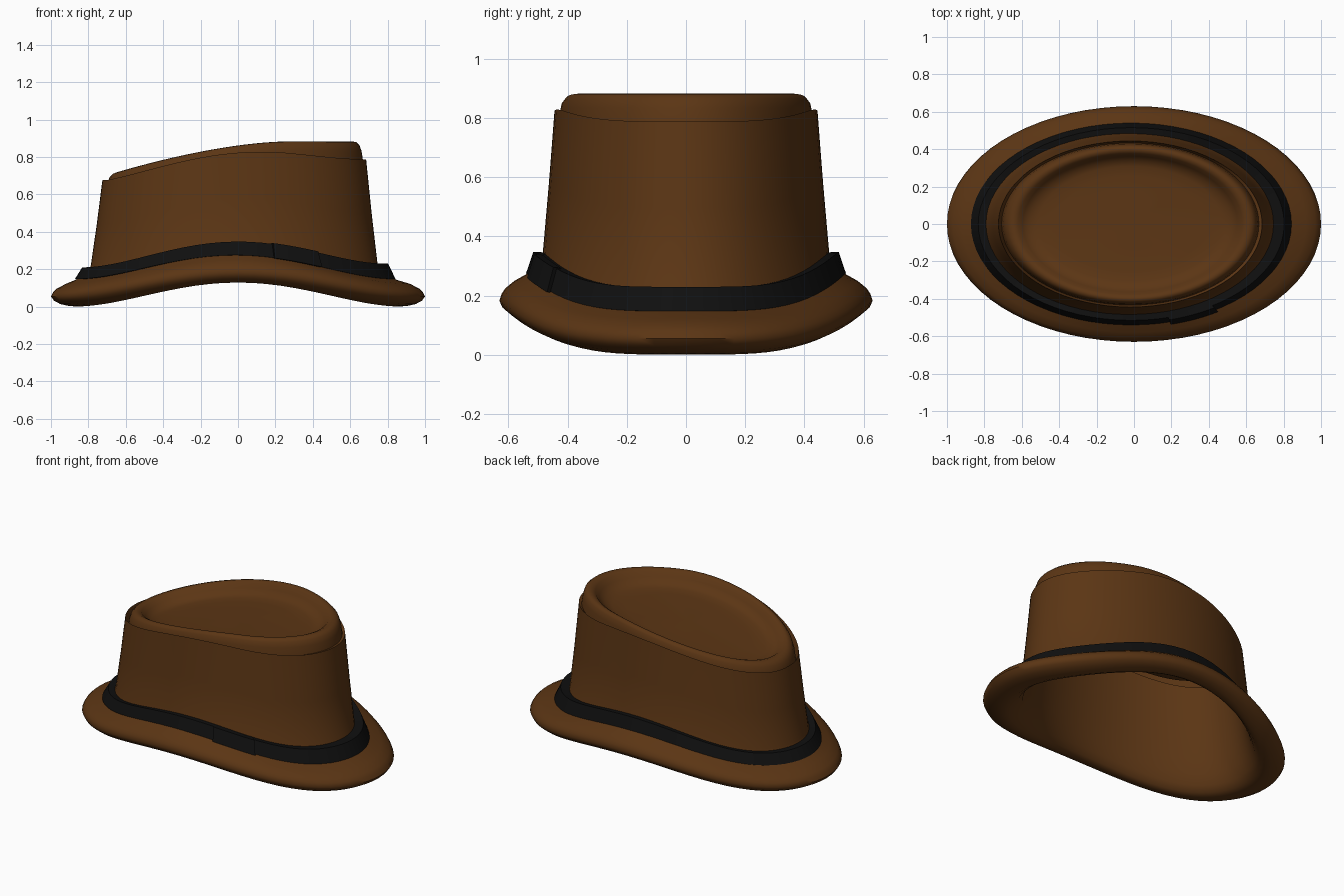
import bpy, bmesh, math

if "Cube" in bpy.data.objects:
    bpy.data.objects.remove(bpy.data.objects["Cube"])

SEG = 72
SQUASH = 0.63  # depth / width of every oval


def saddle(t):
    # brim rises at the sides, stays low at both ends
    return 0.128 * math.sin(t) ** 4


def crown_top(x):
    # top is level on the right and slopes down to the left
    s = min(1.0, max(0.0, (0.25 - x) / 0.95))
    return 0.884 - 0.18 * s ** 1.6


def point(r, z, blend, cx, t):
    # blend 0 follows the brim curve, blend 1 follows the crown top
    x = cx + r * math.cos(t)
    y = SQUASH * r * math.sin(t)
    low = z + saddle(t)
    high = crown_top(x) + z
    return (x, y, (1 - blend) * low + blend * high)


def finish(name, bm, mat, angle):
    bmesh.ops.recalc_face_normals(bm, faces=bm.faces)
    me = bpy.data.meshes.new(name)
    bm.to_mesh(me)
    bm.free()
    ob = bpy.data.objects.new(name, me)
    bpy.context.collection.objects.link(ob)
    me.materials.append(mat)
    bpy.ops.object.select_all(action='DESELECT')
    ob.select_set(True)
    bpy.context.view_layer.objects.active = ob
    bpy.ops.object.shade_smooth_by_angle(angle=math.radians(angle))
    return ob


def material(name, color):
    m = bpy.data.materials.new(name)
    m.diffuse_color = color
    m.use_nodes = True
    m.node_tree.nodes["Principled BSDF"].inputs["Base Color"].default_value = m.diffuse_color
    return m


felt = material("brown_felt", (0.105, 0.036, 0.007, 1))
ribbon = material("black_ribbon", (0.005, 0.005, 0.005, 1))

# Hat body: (radius, height, blend, centre x) from top centre, over the brim, up inside
C = -0.02
top = [(0.2, -0.085, 1, C), (0.4, -0.084, 1, C), (0.49, -0.08, 1, C), (0.54, -0.068, 1, C),
       (0.575, -0.04, 1, C), (0.6, -0.013, 1, C), (0.625, -0.001, 1, C), (0.65, -0.003, 1, C),
       (0.668, -0.018, 1, C), (0.68, -0.05, 1, C), (0.688, -0.1, 1, C)]
wall = [(0.705, 0.24, 0.62, C), (0.735, 0.23, 0.3, C), (0.767, 0.22, 0, C)]
brim = [(0.79, 0.175, 0, -0.015), (0.86, 0.143, 0, -0.01), (0.92, 0.122, 0, 0), (0.97, 0.096, 0, 0),
        (0.988, 0.078, 0, 0), (1.0, 0.055, 0, 0), (0.984, 0.032, 0, 0), (0.95, 0.014, 0, 0),
        (0.91, 0.005, 0, 0), (0.87, 0.001, 0, 0), (0.83, 0.015, 0, 0), (0.79, 0.05, 0, -0.01),
        (0.755, 0.11, 0, C), (0.73, 0.2, 0, C)]
inside = [(0.69, 0.2, 0.35, C), (0.655, 0.2, 0.7, C), (0.64, -0.1, 1, C), (0.62, -0.06, 1, C),
          (0.6, -0.075, 1, C), (0.55, -0.115, 1, C), (0.45, -0.125, 1, C), (0.2, -0.127, 1, C)]

bm = bmesh.new()
rings = []
for r, z, b, cx in top + wall + brim + inside:
    rings.append([bm.verts.new(point(r, z, b, cx, 2 * math.pi * i / SEG)) for i in range(SEG)])
for a, b in zip(rings, rings[1:]):
    for i in range(SEG):
        j = (i + 1) % SEG
        bm.faces.new((a[i], a[j], b[j], b[i]))
for ring, z in ((rings[0], -0.085), (rings[-1], -0.127)):
    c = bm.verts.new(point(0, z, 1, C, 0))
    for i in range(SEG):
        bm.faces.new((c, ring[i], ring[(i + 1) % SEG]))
finish("hat_body", bm, felt, 60)


def band(name, section, t0, t1, n, closed):
    # sweep a slanted rectangular section around the crown base
    bm = bmesh.new()
    cols = []
    for i in range(n if closed else n + 1):
        t = t0 + (t1 - t0) * i / n
        tilt = 0.01 * math.cos(t)
        cols.append([bm.verts.new(point(r, z + (tilt if z > 0.18 else 0), 0, -0.015, t))
                     for r, z in section])
    pairs = list(zip(cols, cols[1:])) + ([(cols[-1], cols[0])] if closed else [])
    k = len(section)
    for a, b in pairs:
        for i in range(k):
            j = (i + 1) % k
            bm.faces.new((a[i], a[j], b[j], b[i]))
    if not closed:
        bm.faces.new(cols[0])
        bm.faces.new(cols[-1])
    finish(name, bm, ribbon, 35)


# Ribbon band and its overlapping tab on the front right
band("hat_band", [(0.857, 0.148), (0.818, 0.22), (0.755, 0.218), (0.78, 0.14)],
     0, 2 * math.pi, SEG, True)
band("band_tab", [(0.878, 0.146), (0.838, 0.224), (0.79, 0.222), (0.80, 0.14)],
     math.radians(-76), math.radians(-58), 8, False)
